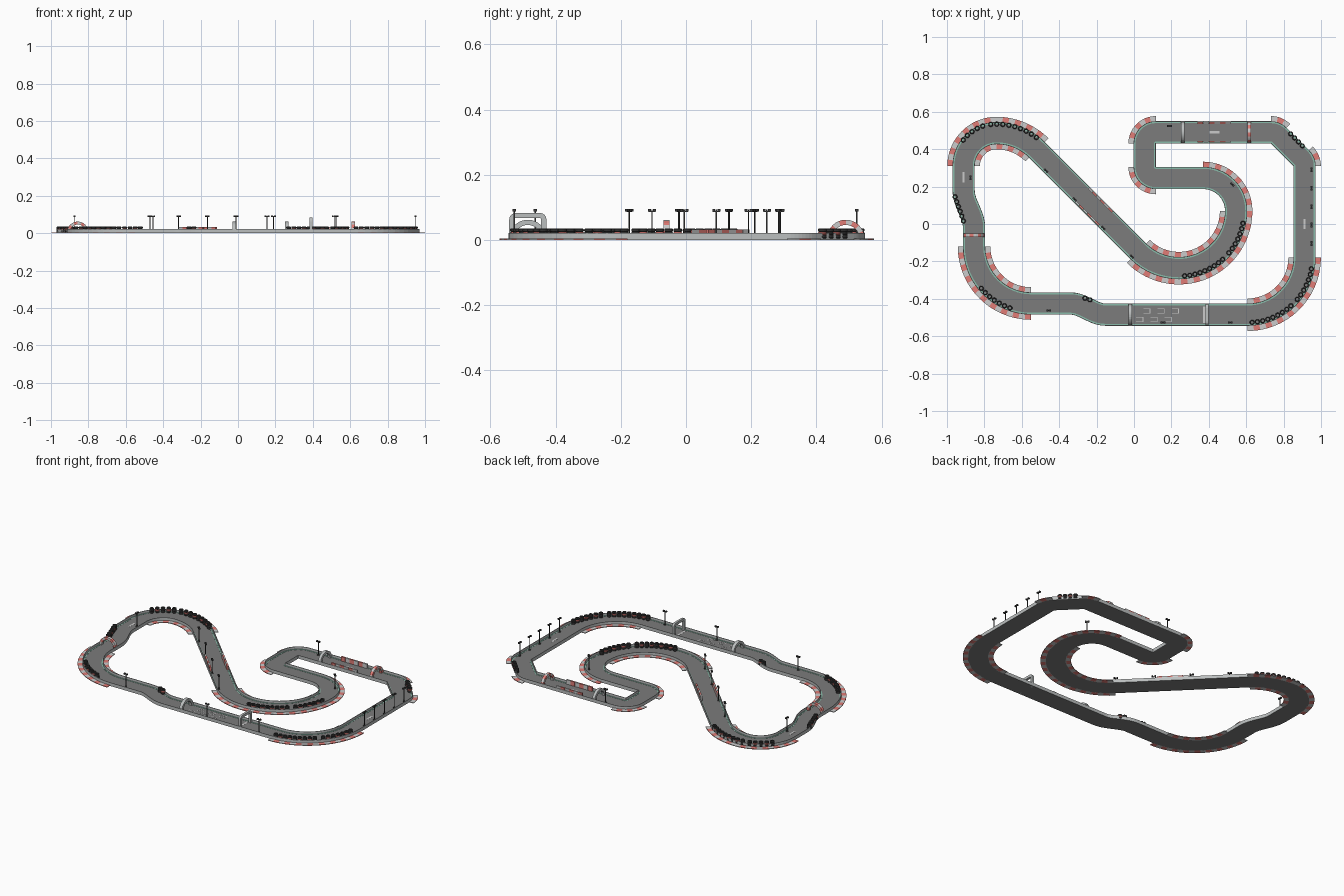
import bpy, bmesh, math
from math import sin, cos, pi, radians
from mathutils import Matrix, Vector

if "Cube" in bpy.data.objects:
    bpy.data.objects.remove(bpy.data.objects["Cube"])

HALF, BASE = 0.06, 0.005


def mat(name, c):
    m = bpy.data.materials.new(name)
    m.diffuse_color = (*c, 1)
    m.use_nodes = True
    m.node_tree.nodes["Principled BSDF"].inputs["Base Color"].default_value = m.diffuse_color
    return m


ASPHALT = mat("asphalt", (.2, .2, .2))
WALL = mat("wall_grey", (.5, .52, .52))
RED = mat("red", (.75, .2, .18))
WHITE = mat("white", (.75, .75, .73))
GREEN = mat("green", (.25, .5, .4))
BLACK = mat("rubber", (.05, .05, .05))


def finish(bm, name, mats):
    bmesh.ops.recalc_face_normals(bm, faces=bm.faces)
    me = bpy.data.meshes.new(name)
    bm.to_mesh(me)
    bm.free()
    for m in mats:
        me.materials.append(m)
    ob = bpy.data.objects.new(name, me)
    bpy.context.collection.objects.link(ob)
    return ob


def box(bm, loc, size, ang=0, mi=0):
    m = Matrix.Translation(loc) @ Matrix.Rotation(ang, 4, 'Z') @ Matrix.Diagonal((*size, 1))
    for v in bmesh.ops.create_cube(bm, size=1, matrix=m)['verts']:
        for f in v.link_faces:
            f.material_index = mi


# Centreline: points with heading
path = []


def arc(cx, cy, r, a0, a1):
    n = max(4, int(abs(a1 - a0) / 5.5))
    turn = pi / 2 if a1 > a0 else -pi / 2
    for i in range(n + 1):
        a = radians(a0 + (a1 - a0) * i / n)
        path.append((cx + r * cos(a), cy + r * sin(a), a + turn))


def shift(x0, y0, ang, length, side):
    for i in range(11):
        t = i / 10
        u, v = t * length, side * (1 - cos(pi * t)) / 2
        slope = side * pi / 2 * sin(pi * t) / length
        path.append((x0 + u * cos(ang) - v * sin(ang),
                     y0 + u * sin(ang) + v * cos(ang), ang + math.atan(slope)))


arc(.607, -.18, .305, -90, 0)
arc(.852, .31, .06, 0, 45)
arc(.732, .43, .06, 45, 90)
arc(.117, .43, .06, 90, 180)
arc(.117, .306, .06, 180, 270)
arc(.37, .07, .176, 90, 0)
arc(.24, .07, .306, 0, -135)
arc(-.735, .18, .306, 45, 90)
arc(-.735, .31, .176, 90, 180)
shift(-.911, .18, -pi / 2, .2, .056)
arc(-.55, -.12, .305, 180, 270)
shift(-.34, -.425, 0, .19, -.06)


# Sweep a rectangle (offset range, height range) along the closed track
def sweep(name, o0, o1, z0, z1, m):
    bm = bmesh.new()
    rings = []
    for x, y, h in path:
        rings.append([bm.verts.new((x - o * sin(h), y + o * cos(h), z))
                      for o, z in ((o0, z0), (o1, z0), (o1, z1), (o0, z1))])
    for i, a in enumerate(rings):
        b = rings[(i + 1) % len(rings)]
        for k in range(4):
            bm.faces.new((a[k], a[(k + 1) % 4], b[(k + 1) % 4], b[k]))
    finish(bm, name, [m])


sweep("road", -HALF + .001, HALF - .001, 0, BASE, ASPHALT)
for s, tag in ((1, "left"), (-1, "right")):
    sweep("wall_" + tag, s * (HALF - .004), s * (HALF - .0005), 0, .021, WALL)
    sweep("verge_" + tag, s * .049, s * (HALF - .004), .004, .006, GREEN)


# Striped kerbs around the corners
def kerb(bm, cx, cy, r0, r1, a0, a1):
    n = max(3, round(radians(a1 - a0) * max(r0, r1) / .035))
    sub = 3
    for i in range(n * sub):
        q = []
        for z in (0, .004):
            for r, j in ((r0, i), (r1, i), (r1, i + 1), (r0, i + 1)):
                a = radians(a0 + (a1 - a0) * j / (n * sub))
                q.append(bm.verts.new((cx + r * cos(a), cy + r * sin(a), z)))
        for f in ((0, 1, 2, 3), (4, 5, 6, 7), (0, 1, 5, 4), (3, 2, 6, 7), (1, 2, 6, 5), (0, 3, 7, 4)):
            bm.faces.new([q[k] for k in f]).material_index = i // sub % 2


bm = bmesh.new()
for cx, cy, r, a0, a1, inner in ((.607, -.18, .305, -90, 0, 1), (.852, .31, .06, 0, 45, 0),
                                 (.732, .43, .06, 45, 90, 0), (.117, .43, .06, 90, 180, 0),
                                 (.117, .306, .06, 180, 270, 0), (.37, .07, .176, 0, 90, 0),
                                 (.24, .07, .306, -135, 0, 1), (-.735, .18, .306, 45, 90, 1),
                                 (-.735, .31, .176, 90, 180, 1), (-.55, -.12, .305, 180, 270, 1)):
    kerb(bm, cx, cy, r + HALF - .001, r + .087, a0, a1)
    if inner:
        kerb(bm, cx, cy, r - .087, r - HALF + .001, a0, a1)
finish(bm, "kerbs", [WHITE, RED])

# Tyre stacks
bm = bmesh.new()


def tyre(x, y, z, mi):
    rings = []
    for i in range(12):
        a = i * pi / 6
        rings.append([bm.verts.new((x + r * cos(a), y + r * sin(a), z + h)) for r, h in
                      ((.007, .001), (.011, 0), (.0135, .003), (.0135, .007), (.011, .01), (.007, .009))])
    for i in range(12):
        a, b = rings[i], rings[(i + 1) % 12]
        for k in range(6):
            bm.faces.new((a[k], a[(k + 1) % 6], b[(k + 1) % 6], b[k])).material_index = mi


def stack(x, y, n):
    for k in range(3):
        tyre(x, y, BASE + k * .01, 1 if k == 1 and n % 2 else 0)


for cx, cy, r, a0, a1, n in ((.607, -.18, .347, -86, -48, 9), (.607, -.18, .347, -40, -10, 7),
                             (.24, .07, .349, -85, -48, 9), (.24, .07, .349, -40, -11, 7),
                             (-.735, .18, .354, 53, 95, 9), (-.735, .31, .226, 109, 142, 5),
                             (-.55, -.12, .348, 220, 251, 7)):
    for i in range(n):
        a = radians(a0 + (a1 - a0) * i / (n - 1))
        stack(cx + r * cos(a), cy + r * sin(a), i)
for p, q, n in (((-.957, .145), (-.912, .016), 6), ((.838, .482), (.9, .418), 4),
                ((-.262, -.396), (-.236, -.405), 2)):
    for i in range(n):
        stack(*Vector(p).lerp(Vector(q), i / (n - 1)), i)
finish(bm, "tyre_stacks", [BLACK, RED])

# Red and white barriers on two straights
bm = bmesh.new()
for cx, cy, ang in ((-.215, .093, 3 * pi / 4), (.43, .49, 0)):
    for s in (-1, 1):
        for i in range(6):
            u, v = (i - 2.5) * .03, s * .05
            box(bm, (cx + u * cos(ang) - v * sin(ang), cy + u * sin(ang) + v * cos(ang), .018),
                (.029, .01, .028), ang, i % 2)
finish(bm, "striped_barriers", [RED, WHITE])


# Arches: an outline band swept across the track
def portal(name, x, y, ang, outline, t, depth, mats):
    bm = bmesh.new()
    rings = []
    for (u, z), (nu, nz) in outline:
        ring = []
        for d, o in ((-1, 0), (1, 0), (1, -t), (-1, -t)):
            a, b = u + nu * o, d * depth / 2
            ring.append(bm.verts.new((x + a * cos(ang) - b * sin(ang),
                                      y + a * sin(ang) + b * cos(ang), z + nz * o)))
        rings.append(ring)
    for i, (a, b) in enumerate(zip(rings, rings[1:])):
        for k in range(4):
            bm.faces.new((a[k], a[(k + 1) % 4], b[(k + 1) % 4], b[k])).material_index = i // 2 % len(mats)
    bm.faces.new(rings[0])
    bm.faces.new(rings[-1])
    finish(bm, name, mats)


semi = [((.057 * cos(i * pi / 16), .005 + .057 * sin(i * pi / 16)),
         (cos(i * pi / 16), sin(i * pi / 16))) for i in range(17)]
right = [((.057, 0), (1, 0))] + [((.037 + .02 * cos(a), .063 + .02 * sin(a)), (cos(a), sin(a)))
                                 for a in [i * pi / 8 for i in range(5)]]
frame = right + [((-u, z), (-nu, nz)) for (u, z), (nu, nz) in reversed(right)]
portal("grey_arch_south", -.02, -.485, pi / 2, semi, .016, .02, [WALL])
portal("grey_arch_north", .26, .49, pi / 2, semi, .016, .018, [WALL])
portal("red_arch_north", .617, .49, pi / 2, semi, .016, .018, [RED, WHITE])
portal("red_arch_west", -.857, -.06, 0, semi, .016, .018, [RED, WHITE])
portal("start_gantry", .39, -.485, pi / 2, frame, .016, .014, [WALL])

# Lamp posts with twin heads
bm = bmesh.new()
lamps = [(.95, -.104 + i * .0985, pi / 2) for i in range(5)]
lamps += [(-.47 + i * .153, .285 - i * .153, 3 * pi / 4) for i in range(4)]
lamps += [(-.875, .248, pi / 2), (.525, .211, 2.4), (.19, .524, 0),
          (.155, -.527, 0), (.515, -.527, 0), (-.455, -.462, 0)]
for x, y, a in lamps:
    box(bm, (x, y, .048), (.004, .004, .09), a)
    box(bm, (x, y, .006), (.01, .01, .006), a)
    box(bm, (x, y, .088), (.022, .003, .003), a)
    for s in (-1, 1):
        box(bm, (x + s * .008 * cos(a), y + s * .008 * sin(a), .091), (.009, .011, .008), a)
finish(bm, "lamp_posts", [BLACK])

# Painted grid boxes and centre dashes
bm = bmesh.new()
for i in range(6):
    x, y = .03 + i * .038, -.51 + (i % 2) * .045
    box(bm, (x + .018, y, .0053), (.004, .026, .001))
    for s in (-1, 1):
        box(bm, (x, y + s * .012, .0053), (.036, .003, .001))
for x, y, a in ((-.911, .25, pi / 2), (.43, .49, 0), (.912, 0, pi / 2)):
    box(bm, (x, y, .0053), (.055, .012, .001), a)
box(bm, (.375, -.485, .0053), (.012, .09, .001))
finish(bm, "road_markings", [WHITE])
